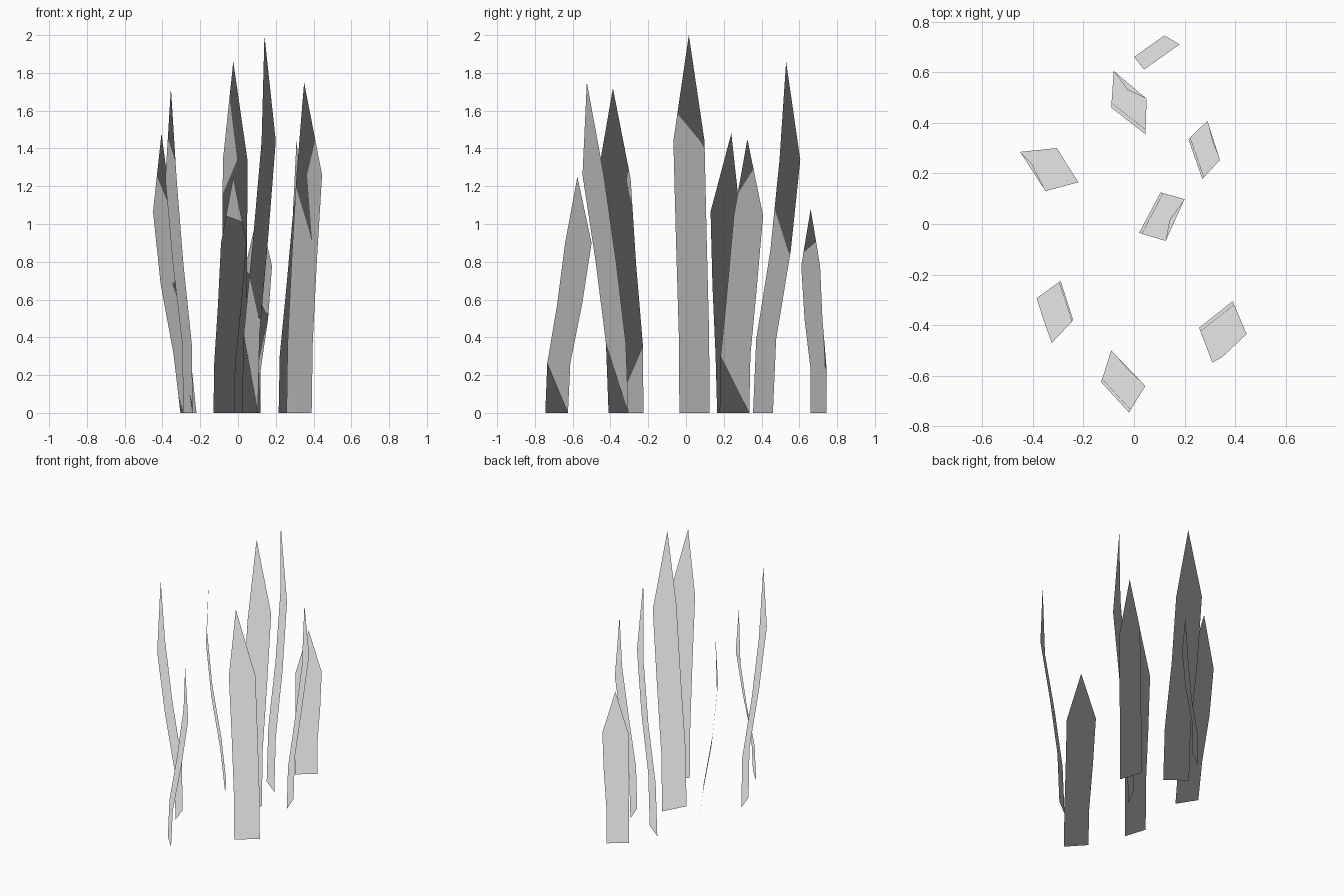
import bpy
from mathutils import Vector

cube = bpy.data.objects.get("Cube")
if cube:
    bpy.data.objects.remove(cube, do_unlink=True)

# One flat colour for every blade
grey = bpy.data.materials.new("pale_grey")
grey.use_nodes = True
colour = (0.8, 0.8, 0.8, 1)
grey.diffuse_color = colour
grey.node_tree.nodes["Principled BSDF"].inputs["Base Color"].default_value = colour


def add_blade(name, height, foot, shoulder, tip, low_bend, high_bend):
    """Flat tapering leaf: foot and shoulder are edges, the bends shape its lean."""
    foot = [Vector(p) for p in foot]
    shoulder = [Vector(p) for p in shoulder]
    verts, faces = [], []
    for level, bend in ((0, 0), (0.21, low_bend), (0.46, high_bend), (0.72, 1)):
        for a, b in zip(foot, shoulder):
            p = a.lerp(b, bend)
            verts.append((p.x, p.y, level * height))
    verts.append((*tip, height))
    for i in (0, 2, 4):
        faces.append((i, i + 1, i + 3, i + 2))
    faces.append((6, 7, 8))
    # Wind the faces so the upper side of the leaning leaf is the front
    edge = foot[1] - foot[0]
    lean = sum(shoulder, Vector((0, 0))) - sum(foot, Vector((0, 0)))
    if edge.cross(lean) < 0:
        faces = [f[::-1] for f in faces]
    mesh = bpy.data.meshes.new(name)
    mesh.from_pydata(verts, [], faces)
    mesh.materials.append(grey)
    mesh.update()
    # Upward normals give the foliage even lighting
    mesh.shade_smooth()
    mesh.normals_split_custom_set_from_vertices([(0, 0, 1)] * len(verts))
    obj = bpy.data.objects.new(name, mesh)
    bpy.context.collection.objects.link(obj)


# name, height, foot edge, shoulder edge, tip, bends
blades = (
    ("back_short_blade", 1.08, ((0, .66), (.12, .745)), ((.04, .61), (.18, .71)), (.11, .66), 0, .65),
    ("back_tall_blade", 1.86, ((-.09, .46), (.045, .355)), ((-.08, .605), (.05, .495)), (-.025, .53), .12, .65),
    ("right_back_blade", 1.48, ((-.305, .3), (-.22, .165)), ((-.45, .285), (-.35, .13)), (-.405, .24), .25, .72),
    ("left_back_blade", 1.45, ((.215, .335), (.27, .178)), ((.29, .408), (.34, .253)), (.31, .325), .08, .55),
    ("centre_tall_blade", 2.0, ((.02, -.035), (.105, .125)), ((.125, -.067), (.2, .098)), (.14, .015), .1, .57),
    ("right_front_blade", 1.72, ((-.29, -.225), (-.24, -.38)), ((-.385, -.293), (-.325, -.47)), (-.355, -.387), .05, .58),
    ("left_front_blade", 1.75, ((.257, -.41), (.39, -.305)), ((.31, -.548), (.445, -.435)), (.35, -.525), .1, .5),
    ("front_short_blade", 1.25, ((-.13, -.625), (-.02, -.745)), ((-.09, -.5), (.045, -.64)), (-.025, -.575), .1, .6),
)
for blade in blades:
    add_blade(*blade)
